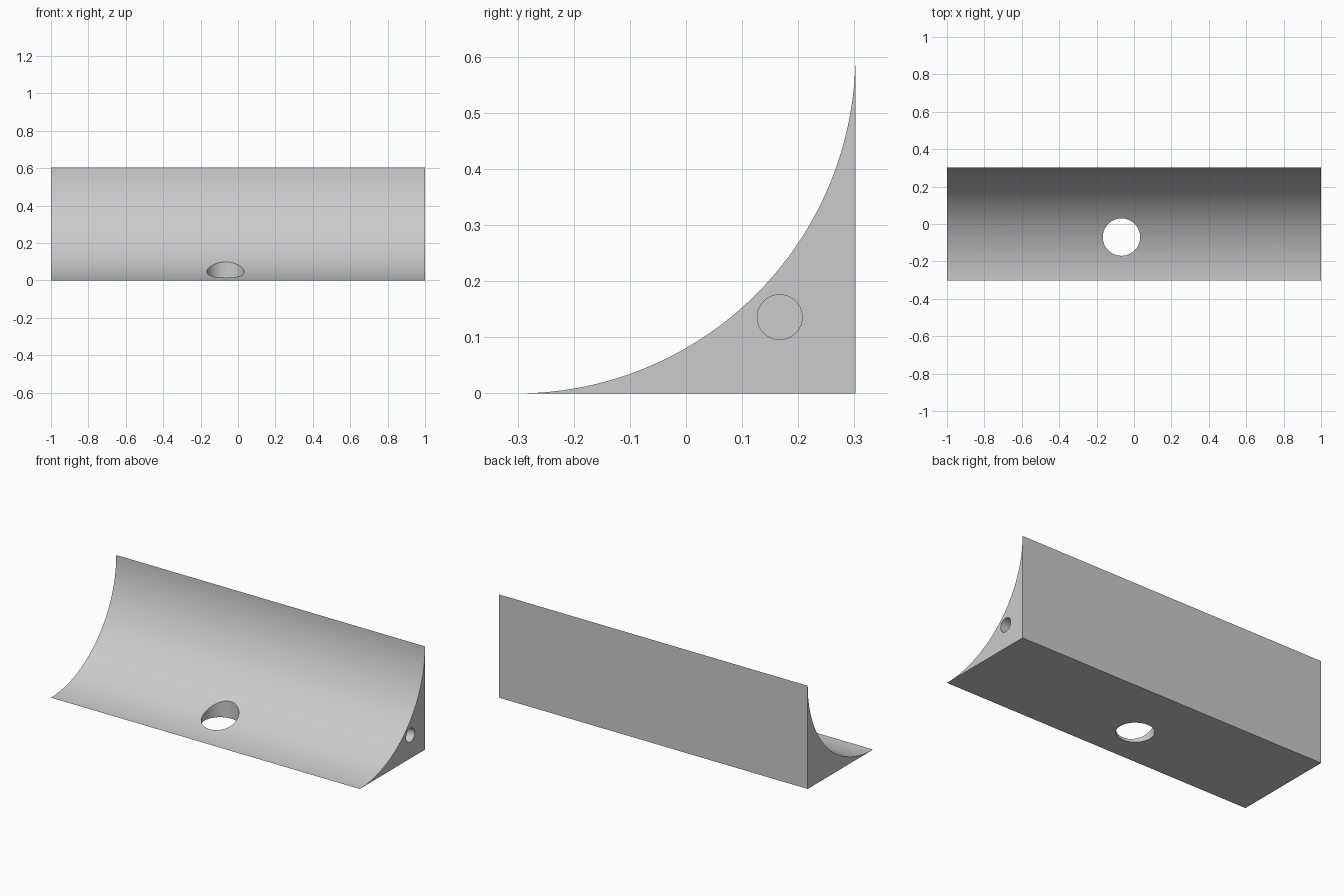
import bpy, bmesh
from math import sin, cos, pi, radians
from mathutils import Matrix, Vector

default = bpy.data.objects.get("Cube")
if default:
    bpy.data.objects.remove(default, do_unlink=True)

grey = bpy.data.materials.new("light grey")
grey.use_nodes = True
colour = (0.6, 0.6, 0.6, 1)
grey.diffuse_color = colour
grey.node_tree.nodes["Principled BSDF"].inputs["Base Color"].default_value = colour

SIZE = 0.604
HALF = SIZE / 2
ARC_STEPS = 64


def make_object(name, bm):
    bmesh.ops.recalc_face_normals(bm, faces=bm.faces)
    mesh = bpy.data.meshes.new(name)
    bm.to_mesh(mesh)
    bm.free()
    mesh.materials.append(grey)
    obj = bpy.data.objects.new(name, mesh)
    bpy.context.collection.objects.link(obj)
    return obj


def cut(body, start, end, radius, sides, turn=0):
    """Drill a prism-shaped hole from start to end."""
    a, b = Vector(start), Vector(end)
    axis = b - a
    bm = bmesh.new()
    bmesh.ops.create_cone(bm, cap_ends=True, segments=sides,
                          radius1=radius, radius2=radius, depth=axis.length)
    rot = axis.to_track_quat('Z', 'Y').to_matrix().to_4x4()
    bm.transform(Matrix.Translation((a + b) / 2) @ rot @ Matrix.Rotation(turn, 4, 'Z'))
    cutter = make_object("hole_cutter", bm)
    cutter.hide_render = True
    mod = body.modifiers.new("hole", 'BOOLEAN')
    mod.operation = 'DIFFERENCE'
    mod.solver = 'EXACT'
    mod.object = cutter
    bpy.context.view_layer.objects.active = body
    bpy.ops.object.modifier_apply(modifier=mod.name)
    bpy.data.objects.remove(cutter, do_unlink=True)


# Cove-shaped block: concave quarter circle with a flat base and back
bm = bmesh.new()
profile = [(HALF, 0)]
for i in range(ARC_STEPS + 1):
    t = pi / 2 * i / ARC_STEPS
    profile.append((-HALF + SIZE * sin(t), SIZE - SIZE * cos(t)))
face = bm.faces.new([bm.verts.new((-1, y, z)) for y, z in profile])
extruded = bmesh.ops.extrude_face_region(bm, geom=[face])["geom"]
bmesh.ops.translate(bm, vec=(2, 0, 0),
                    verts=[v for v in extruded if isinstance(v, bmesh.types.BMVert)])
block = make_object("cove_block", bm)

# Two large through holes
for x in (-0.73, -0.067):
    cut(block, (x, -0.07, -0.1), (x, -0.07, 0.5), 0.1, 64)

# Blind round hole in the end
cut(block, (1.1, 0.167, 0.136), (0.6, 0.167, 0.136), 0.04, 48)

# Small round hole and hexagonal pocket underneath
cut(block, (-0.012, 0.198, -0.1), (-0.012, 0.198, 0.1), 0.033, 32)
cut(block, (-0.16, 0.16, -0.1), (-0.16, 0.16, 0.1), 0.06, 6, radians(30))

# Smooth curves with sharp edges
bpy.ops.object.select_all(action='DESELECT')
block.select_set(True)
bpy.context.view_layer.objects.active = block
bpy.ops.object.shade_smooth_by_angle(angle=radians(30))
